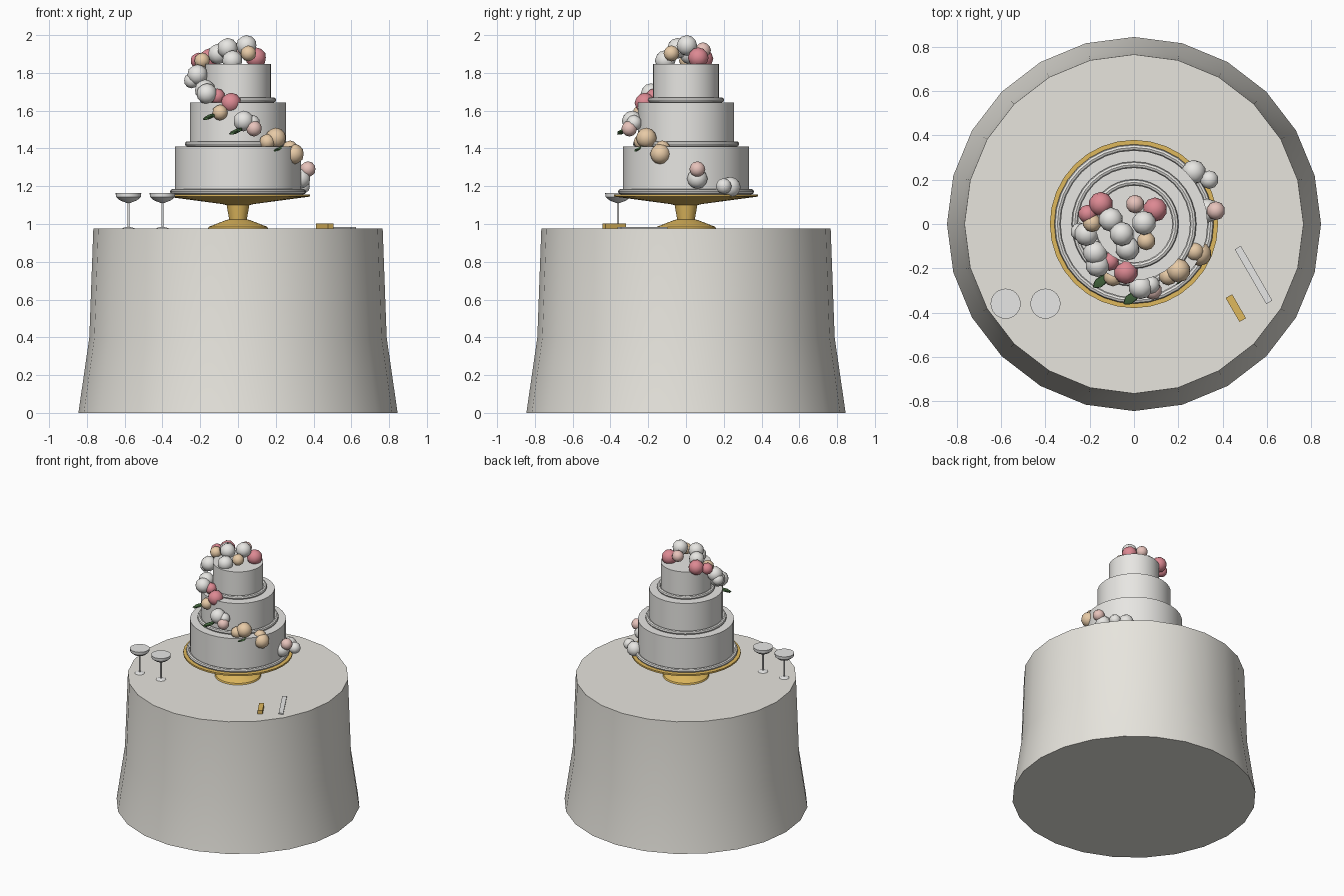
import bpy, bmesh, math
from mathutils import Vector, Matrix

cube = bpy.data.objects.get("Cube")
if cube:
    bpy.data.objects.remove(cube, do_unlink=True)


def material(name, r, g, b):
    m = bpy.data.materials.new(name)
    m.use_nodes = True
    m.diffuse_color = (r, g, b, 1)
    m.node_tree.nodes["Principled BSDF"].inputs["Base Color"].default_value = (r, g, b, 1)
    return m


linen = material("linen", .88, .86, .8)
icing = material("icing", .88, .87, .84)
gold = material("gold", .74, .48, .11)
glass = material("glass", .85, .85, .84)
white = material("white petal", .9, .89, .86)
rose = material("rose petal", .72, .25, .29)
blush = material("blush petal", .88, .6, .55)
peach = material("peach petal", .88, .65, .42)
green = material("leaf green", .06, .14, .05)


def finish(name, bm, mat, loc=(0, 0, 0)):
    """Turn a bmesh into a shaded, coloured object."""
    bmesh.ops.recalc_face_normals(bm, faces=bm.faces)
    mesh = bpy.data.meshes.new(name)
    bm.to_mesh(mesh)
    bm.free()
    mesh.materials.append(mat)
    ob = bpy.data.objects.new(name, mesh)
    ob.location = loc
    bpy.context.collection.objects.link(ob)
    bpy.ops.object.select_all(action='DESELECT')
    bpy.context.view_layer.objects.active = ob
    ob.select_set(True)
    bpy.ops.object.shade_smooth_by_angle(angle=math.radians(30))
    return ob


def lathe(name, profile, sides, mat, loc=(0, 0, 0)):
    """Spin a (radius, height) profile around z."""
    bm = bmesh.new()
    verts = [bm.verts.new((r, 0, z)) for r, z in profile]
    edges = [bm.edges.new(pair) for pair in zip(verts, verts[1:])]
    bmesh.ops.spin(bm, geom=verts + edges, cent=(0, 0, 0), axis=(0, 0, 1),
                   angle=math.tau, steps=sides, use_duplicate=False)
    bmesh.ops.remove_doubles(bm, verts=bm.verts, dist=.0001)
    return finish(name, bm, mat, loc)


def ring(name, radius, z, thick):
    """Piped icing border."""
    loop = [(radius + thick * math.cos(a), z + thick * math.sin(a))
            for a in (math.tau * i / 8 for i in range(9))]
    return lathe(name, loop, 32, icing)


def bar(name, size, loc, mat):
    """Box lying on the table, turned with the cutlery."""
    bm = bmesh.new()
    bmesh.ops.create_cube(bm, size=1)
    bmesh.ops.scale(bm, vec=size, verts=bm.verts)
    ob = finish(name, bm, mat, loc)
    ob.rotation_euler.z = math.radians(-60)


def leaf(name, loc):
    """Flat pointed leaf hanging outward and down."""
    bm = bmesh.new()
    bmesh.ops.create_icosphere(bm, subdivisions=1, radius=1)
    bmesh.ops.scale(bm, vec=(.05, .025, .012), verts=bm.verts)
    ob = finish(name, bm, green, loc)
    ob.rotation_euler = Vector((-.065, -.05, -.03)).to_track_quat('X', 'Z').to_euler()


# Table with draped cloth
TOP = .975
lathe("tablecloth", [(0, 0), (.845, 0), (.787, .4), (.766, TOP), (0, TOP)], 24, linen)

# Footed cake stand
lathe("cake_stand", [(0, TOP), (.16, TOP), (.155, .985), (.065, 1.02), (.047, 1.025),
                     (.06, 1.1), (.08, 1.105), (.38, 1.145), (.38, 1.157), (0, 1.157)], 32, gold)

# Cake tiers with piped borders
for tier, (r, low, high) in {"bottom": (.333, 1.157, 1.41),
                             "middle": (.255, 1.41, 1.643),
                             "upper": (.175, 1.643, 1.847)}.items():
    lathe(tier + "_tier", [(0, low), (r, low), (r, high), (0, high)], 32, icing)
    ring(tier + "_border", r + .013, low + .014, .014)

# Cascade of flowers: big blooms and small buds
BLOOM, BUD = .055, .042
blooms = {
    white: [(.045, .005, 1.945), (-.055, -.045, 1.93), (-.03, -.11, 1.865), (-.105, .02, 1.9),
            (-.215, -.045, 1.79), (-.175, -.13, 1.71), (-.165, -.185, 1.69),
            (.03, -.285, 1.545), (.27, .235, 1.195), (.33, .06, 1.24)],
    rose: [(-.15, .09, 1.875), (.095, .065, 1.88), (-.037, -.217, 1.64)],
    peach: [(.2, -.21, 1.455), (.295, -.135, 1.37)],
}
buds = {
    white: [(-.245, -.035, 1.76), (.075, -.275, 1.535), (.34, .2, 1.2)],
    rose: [(-.21, .045, 1.865), (-.11, -.17, 1.675)],
    blush: [(.005, .09, 1.92), (.085, -.3, 1.505), (.37, .06, 1.29)],
    peach: [(.055, -.077, 1.903), (-.19, .005, 1.865), (-.095, -.24, 1.59),
            (.155, -.235, 1.435), (.275, -.125, 1.4)],
}
for kind, radius, groups in (("bloom", BLOOM, blooms), ("bud", BUD, buds)):
    for mat, places in groups.items():
        bm = bmesh.new()
        for p in places:
            bmesh.ops.create_icosphere(bm, subdivisions=2, radius=radius,
                                       matrix=Matrix.Translation(p))
        finish(mat.name.replace(" petal", "_") + kind + "s", bm, mat)

leaf("upper_leaf", (-.15, -.26, 1.568))
leaf("middle_leaf", (-.012, -.335, 1.49))
leaf("lower_leaf", (.2, -.245, 1.395))

# Pair of coupe glasses
for side, x in (("left", -.4), ("right", -.58)):
    lathe(side + "_glass", [(0, 0), (.034, 0), (.03, .004), (.006, .01), (.006, .135),
                            (.045, .15), (.066, .168), (.068, .19), (0, .19)],
          24, glass, (x, -.36, TOP))

# Cake knife: blade and handle
bar("knife_blade", (.285, .032, .008), (.54, -.23, TOP + .004), glass)
bar("knife_handle", (.125, .034, .028), (.46, -.38, TOP + .014), gold)
